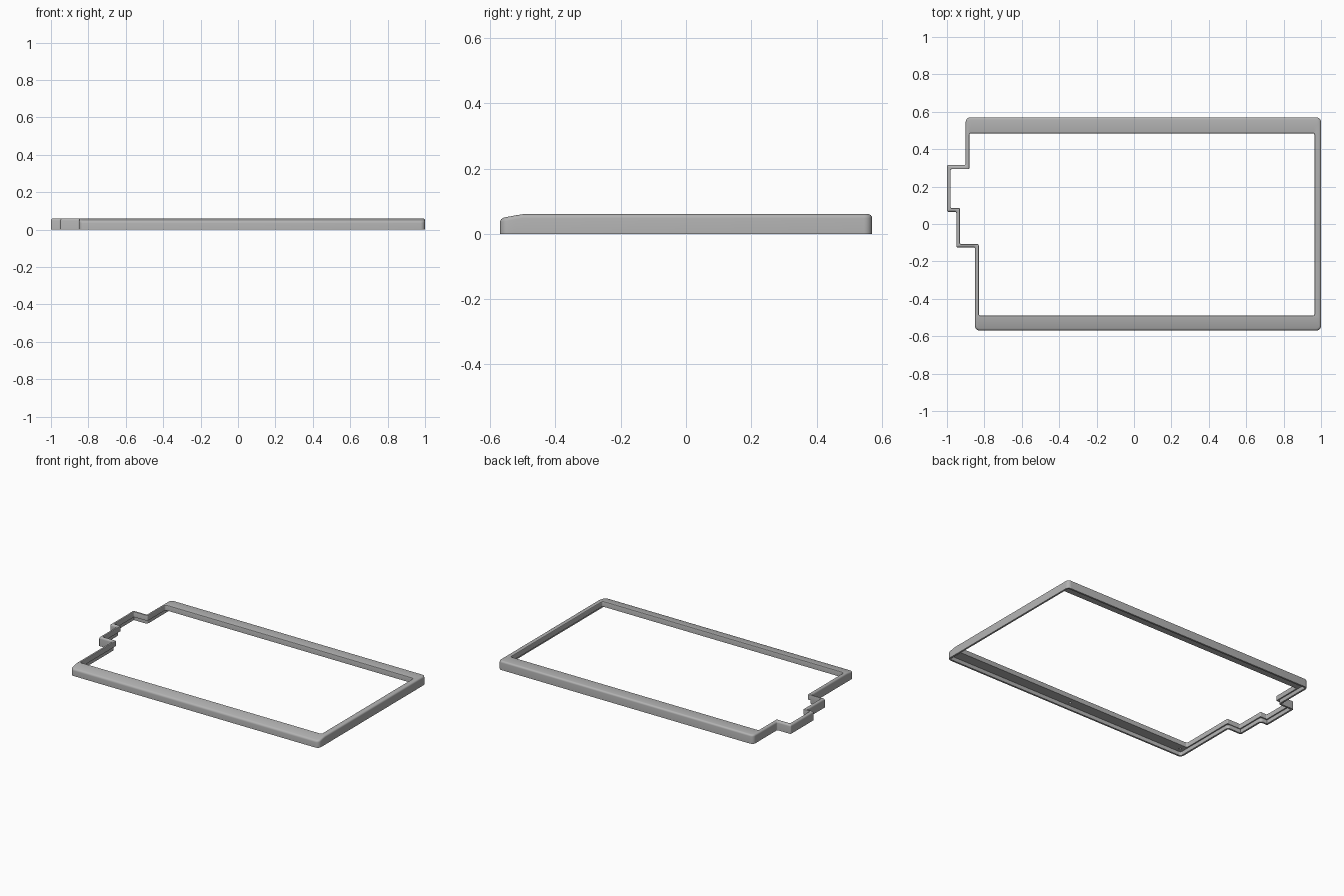
import bpy, bmesh, math
from mathutils import Vector

if "Cube" in bpy.data.objects:
    bpy.data.objects.remove(bpy.data.objects["Cube"], do_unlink=True)

SEG = 5
OUTER = [(-.85, -.57), (1, -.57), (1, .57), (-.9, .57), (-.9, .315),
         (-1, .315), (-1, .065), (-.95, .065), (-.95, -.125), (-.85, -.125)]
INNER = [(-.83, -.49), (.965, -.49), (.965, .485), (-.88, .485), (-.88, .293),
         (-.98, .293), (-.98, .085), (-.93, .085), (-.93, -.108), (-.83, -.108)]
OUTER_R = [.025] * 4 + [.008] * 6
INNER_R = [.01] * 4 + [.006] * 6


def outline(points, radii, inset):
    """Inset a square-cornered outline and round its corners."""
    pts = [Vector(p) for p in points]
    result = []
    for i, p in enumerate(pts):
        a = (p - pts[i - 1]).normalized()
        b = (pts[(i + 1) % len(pts)] - p).normalized()
        turn = 1 if a.cross(b) > 0 else -1
        corner = p + (b - a) * inset * turn
        r = max(radii[i] - turn * inset, .001)
        centre = corner + (b - a) * r
        for k in range(SEG + 1):
            t = math.pi / 2 * k / SEG
            result.append(centre - b * r * math.cos(t) + a * r * math.sin(t))
    return result


# Cross-section of the frame: (uses inner outline, inset, height)
H, LIP, RIM, FILLET, EDGE = .06, .026, .012, .012, .004
section = [(False, RIM, 0), (False, 0, 0)]
for k in range(5):
    t = math.pi / 2 * k / 4
    section.append((False, FILLET * (1 - math.cos(t)), H - FILLET * (1 - math.sin(t))))
for k in range(4):
    t = math.pi / 2 * k / 3
    section.append((True, -EDGE * (1 - math.sin(t)), H - EDGE * (1 - math.cos(t))))
section += [(True, 0, LIP), (False, RIM, LIP)]

# Loft the rings into a closed frame with a recess underneath
bm = bmesh.new()
rings = []
for inside, inset, z in section:
    loop = outline(INNER if inside else OUTER, INNER_R if inside else OUTER_R, inset)
    rings.append([bm.verts.new((p.x, p.y, z)) for p in loop])
for i, ring in enumerate(rings):
    below = rings[i - 1]
    for j in range(len(ring)):
        bm.faces.new((below[j - 1], below[j], ring[j], ring[j - 1]))

# Slope the top of the front rail
for y in (-.5, -.525):
    bmesh.ops.bisect_plane(bm, geom=bm.verts[:] + bm.edges[:] + bm.faces[:],
                           plane_co=(0, y, 0), plane_no=(0, 1, 0))
for v in bm.verts:
    if v.co.z > LIP + .01 and v.co.y < -.5:
        v.co.z -= .013 * ((-.5 - v.co.y) / .07) ** 1.15
bmesh.ops.recalc_face_normals(bm, faces=bm.faces[:])

mesh = bpy.data.meshes.new("case_frame")
bm.to_mesh(mesh)
bm.free()
frame = bpy.data.objects.new("case_frame", mesh)
bpy.context.collection.objects.link(frame)

grey = bpy.data.materials.new("mid_grey")
grey.use_nodes = True
grey.diffuse_color = (.45, .45, .45, 1)
grey.node_tree.nodes["Principled BSDF"].inputs["Base Color"].default_value = (.45, .45, .45, 1)
mesh.materials.append(grey)

# Blind screw holes in the underside of the long rails
cut = bmesh.new()
for x, y in [(.965, .53), (.06, .53), (-.86, .53), (.965, -.53), (.06, -.53), (-.81, -.53)]:
    made = bmesh.ops.create_cone(cut, cap_ends=True, segments=16, radius1=.009,
                                 radius2=.009, depth=.03)
    bmesh.ops.translate(cut, verts=made["verts"], vec=(x, y, LIP))
cut_mesh = bpy.data.meshes.new("screw_hole_cutter")
cut.to_mesh(cut_mesh)
cut.free()
cut_mesh.materials.append(grey)
cutter = bpy.data.objects.new("screw_hole_cutter", cut_mesh)
bpy.context.collection.objects.link(cutter)
cutter.hide_render = True

holes = frame.modifiers.new("screw_holes", "BOOLEAN")
holes.object = cutter
holes.operation = "DIFFERENCE"
holes.solver = "EXACT"
for o in bpy.context.selected_objects:
    o.select_set(False)
frame.select_set(True)
bpy.context.view_layer.objects.active = frame
bpy.ops.object.modifier_apply(modifier=holes.name)
bpy.data.objects.remove(cutter, do_unlink=True)
bpy.ops.object.shade_smooth_by_angle(angle=math.radians(30))
